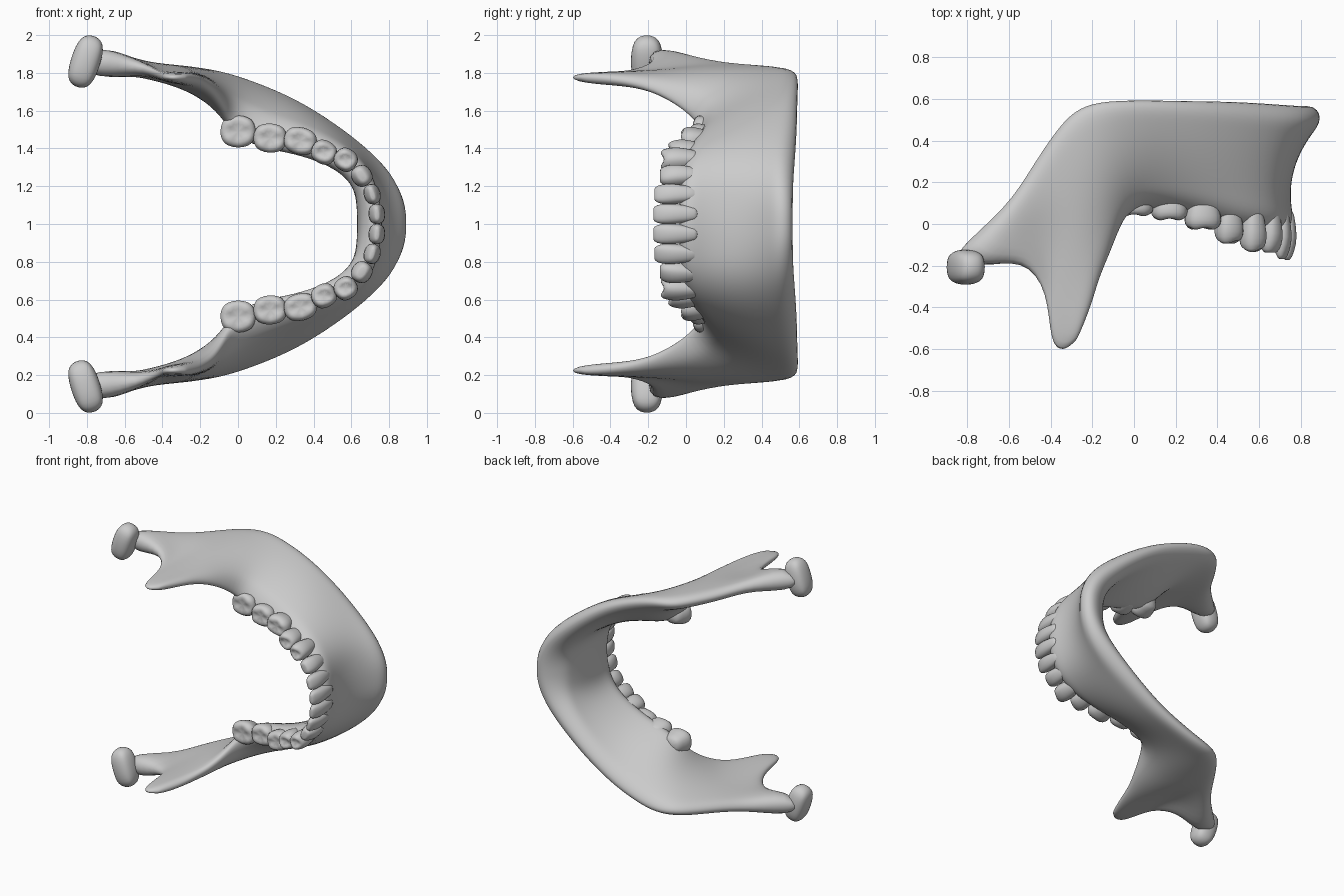
import bpy, bmesh, math
from mathutils import Vector, Matrix

if "Cube" in bpy.data.objects:
    bpy.data.objects.remove(bpy.data.objects["Cube"])

NV = 7


def finish(bm, name, levels):
    """Turn a half-model bmesh (z = distance from mid-plane) into a mirrored object."""
    bmesh.ops.recalc_face_normals(bm, faces=bm.faces)
    me = bpy.data.meshes.new(name)
    bm.to_mesh(me)
    bm.free()
    for p in me.polygons:
        p.use_smooth = True
    ob = bpy.data.objects.new(name, me)
    ob.location = (0, 0, 1)
    bpy.context.collection.objects.link(ob)
    m = ob.modifiers.new("mirror", "MIRROR")
    m.use_axis = (False, False, True)
    m.merge_threshold = 0.0005
    s = ob.modifiers.new("smooth", "SUBSURF")
    s.levels = s.render_levels = levels
    return ob


def quad(a, m, b, v):
    """Curve through a (v=0), m (v=.5), b (v=1)."""
    return [p * (2 * v - 1) * (v - 1) + q * 4 * v * (1 - v) + r * v * (2 * v - 1)
            for p, q, r in zip(a, m, b)]


# Jaw bone: stations from chin to ramus; normal angle, then upper, middle and
# lower centre points, each x, y, side distance, thickness
stations = [
    (0, (.715, .0, 0, .12), (.70, .26, 0, .135), (.80, .505, 0, .23)),
    (15, (.705, .0, .11, .12), (.695, .26, .11, .135), (.795, .505, .095, .23)),
    (35, (.665, .01, .235, .12), (.68, .27, .22, .14), (.75, .51, .215, .20)),
    (50, (.57, .03, .33, .13), (.61, .28, .33, .15), (.645, .525, .335, .17)),
    (58, (.45, .05, .39, .14), (.46, .30, .44, .17), (.467, .545, .485, .14)),
    (62, (.30, .09, .44, .16), (.29, .32, .53, .18), (.27, .555, .62, .12)),
    (66, (.14, .12, .475, .18), (.11, .33, .59, .19), (.075, .565, .71, .105)),
    (74, (-.02, .125, .555, .17), (-.04, .32, .66, .18), (-.12, .565, .775, .10)),
    (80, (-.08, .02, .64, .12), (-.16, .24, .725, .16), (-.255, .535, .785, .095)),
    (83, (-.13, -.12, .71, .09), (-.25, .14, .76, .13), (-.355, .44, .797, .09)),
    (83, (-.18, -.24, .745, .075), (-.33, .03, .785, .10), (-.48, .24, .81, .09)),
]
rows = [(f, [quad(a, m, b, i / (NV - 1)) for i in range(NV)]) for f, a, m, b in stations]
# Top of the ramus: coronoid point, notch, condyle neck
rows.append((83, [(-.22, -.37, .765, .07), (-.285, -.35, .77, .07), (-.365, -.28, .78, .06),
                  (-.42, -.15, .79, .05), (-.49, -.06, .81, .06), (-.57, -.01, .835, .09),
                  (-.595, .06, .845, .09)]))
rows.append((83, [(-.285, -.57, .775, .06), (-.34, -.625, .775, .05), (-.405, -.59, .78, .05),
                  (-.41, -.33, .79, .04), (-.53, -.165, .84, .08), (-.755, -.225, .86, .22),
                  (-.84, -.155, .86, .2)]))

bm = bmesh.new()
loops = []
for ang, pts in rows:
    n = Vector((math.cos(math.radians(ang)), 0, math.sin(math.radians(ang))))
    c = [Vector(p[:3]) for p in pts]
    t = [p[3] for p in pts]
    top = c[0] + (c[0] - c[1]).normalized() * t[0] * .45
    low = c[-1] + (c[-1] - c[-2]).normalized() * min(t[-1] * .45, .045 if ang == 83 else 1)
    outer = [p + n * w / 2 for p, w in zip(c, t)]
    inner = [p - n * w / 2 for p, w in zip(c, t)]
    loops.append([bm.verts.new(p) for p in outer + [low] + inner[::-1] + [top]])
L = 2 * NV + 2
for a, b in zip(loops, loops[1:]):
    for i in range(L):
        j = (i + 1) % L
        bm.faces.new((a[i], a[j], b[j], b[i]))
e = loops[-1]
for i in range(NV - 1):
    bm.faces.new((e[i], e[i + 1], e[2 * NV - 1 - i], e[2 * NV - i]))
bm.faces.new((e[NV - 1], e[NV], e[NV + 1]))
bm.faces.new((e[L - 1], e[0], e[L - 2]))
finish(bm, "jaw_bone", 2)

# Condyles: rounded bars lying across the top of each ramus
bm = bmesh.new()
bmesh.ops.create_cube(bm, size=1)
bmesh.ops.subdivide_edges(bm, edges=bm.edges, cuts=1, use_grid_fill=True)
for v in bm.verts:
    v.co = v.co.lerp(v.co.normalized() * .5, .65)
    v.co = Vector((v.co.x * .175, v.co.y * .19, v.co.z * .32))
bm.transform(Matrix.Translation((-.807, -.207, .86)) @ Matrix.Rotation(math.radians(18), 4, 'Y'))
finish(bm, "condyle", 2)


# Teeth: stacked rings, cusped on molars, pinched to an edge on incisors
def tooth(name, x, h, tip, base, along, across, ang, cusps, pinch):
    bm = bmesh.new()
    n = 12
    hgt = base - tip
    rings = [(base + .07, .6, .6), (base + .02, .8, .8), (base - hgt * .4, 1.04, 1.04),
             (tip + hgt * .22, 1.02, .55 + .45 * pinch), (tip - .006, .74, .72 * pinch)]
    f = math.radians(ang)
    out = Vector((math.cos(f), 0, math.sin(f)))
    tan = Vector((-math.sin(f), 0, math.cos(f)))
    loops = []
    for k, (y, sa, sb) in enumerate(rings):
        ring = []
        for i in range(n):
            q = 2 * math.pi * (i + .5) / n
            cu, su = math.cos(q), math.sin(q)
            r = (abs(cu) ** 3 + abs(su) ** 3) ** (-1 / 3)
            dy = .014 * math.cos(cusps * (q - math.pi / 4)) if k == 4 and cusps else 0
            p = Vector((x, y - dy, h)) + tan * cu * r * sa * along / 2 + out * su * r * sb * across / 2
            ring.append(bm.verts.new(p))
        loops.append(ring)
    for a, b in zip(loops, loops[1:]):
        for i in range(n):
            j = (i + 1) % n
            bm.faces.new((a[i], a[j], b[j], b[i]))
    pit = bm.verts.new((x, tip + (.025 if cusps else 0), h))
    for i in range(n):
        bm.faces.new((loops[-1][i], loops[-1][(i + 1) % n], pit))
    bm.faces.new(loops[0])
    finish(bm, name, 1)


for args in [
    ("central_incisor", .735, .053, -.17, .0, .108, .095, 4, 0, .4),
    ("lateral_incisor", .71, .158, -.165, .0, .108, .095, 16, 0, .4),
    ("canine", .655, .255, -.135, .01, .115, .115, 35, 0, .6),
    ("first_premolar", .57, .34, -.13, .02, .125, .125, 52, 2, .9),
    ("second_premolar", .455, .38, -.09, .04, .135, .13, 62, 2, .9),
    ("first_molar", .33, .44, -.025, .08, .175, .145, 76, 4, 1),
    ("second_molar", .17, .455, .02, .11, .175, .155, 86, 4, 1),
    ("third_molar", .0, .49, .04, .12, .185, .17, 88, 4, 1),
]:
    tooth(*args)
